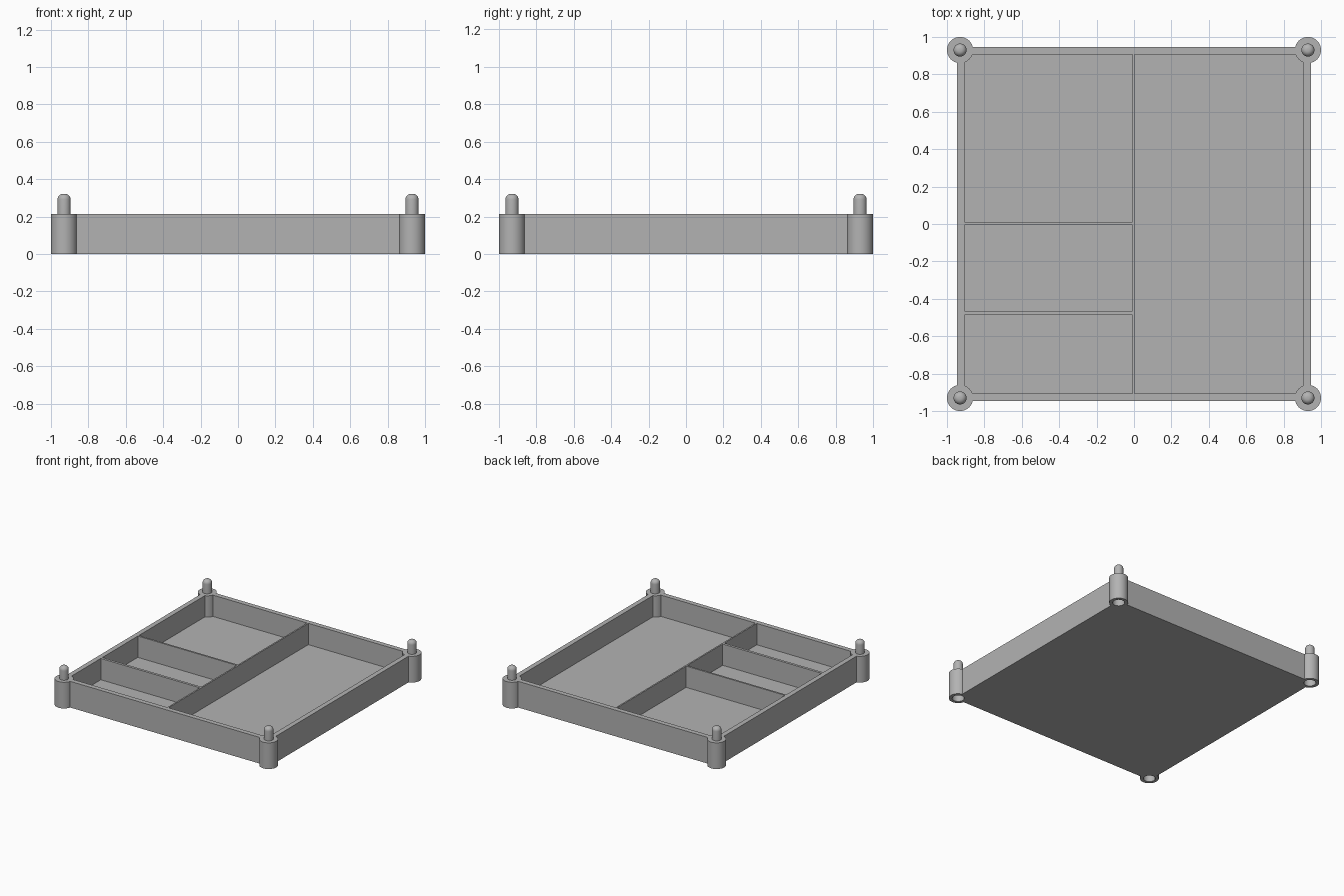
import bpy, bmesh, math

old = bpy.data.objects.get("Cube")
if old:
    bpy.data.objects.remove(old, do_unlink=True)

HEIGHT, FLOOR = 0.215, 0.04
OUTER, INNER, POST = 0.947, 0.907, 0.93
CORNERS = [(sx * POST, sy * POST) for sx in (-1, 1) for sy in (-1, 1)]

grey = bpy.data.materials.new("plain grey")
grey.use_nodes = True
grey.diffuse_color = (0.45, 0.45, 0.45, 1)
grey.node_tree.nodes["Principled BSDF"].inputs["Base Color"].default_value = (0.45, 0.45, 0.45, 1)


def finish(name, bm):
    bmesh.ops.recalc_face_normals(bm, faces=bm.faces)
    mesh = bpy.data.meshes.new(name)
    bm.to_mesh(mesh)
    bm.free()
    mesh.materials.append(grey)
    ob = bpy.data.objects.new(name, mesh)
    bpy.context.collection.objects.link(ob)
    return ob


def box(name, x0, x1, y0, y1, z0, z1):
    bm = bmesh.new()
    bmesh.ops.create_cube(bm, size=1)
    for v in bm.verts:
        v.co = (x1 if v.co.x > 0 else x0, y1 if v.co.y > 0 else y0, z1 if v.co.z > 0 else z0)
    return finish(name, bm)


def lathe(name, profile, x, y, segments=48):
    """Spin a closed (radius, z) profile that starts and ends on the axis."""
    bm = bmesh.new()
    verts = [bm.verts.new((r, 0, z)) for r, z in profile]
    edges = [bm.edges.new(pair) for pair in zip(verts, verts[1:])]
    bmesh.ops.spin(bm, geom=verts + edges, cent=(0, 0, 0), axis=(0, 0, 1),
                   angle=math.tau, steps=segments)
    bmesh.ops.remove_doubles(bm, verts=bm.verts, dist=1e-5)
    bmesh.ops.translate(bm, verts=bm.verts, vec=(x, y, 0))
    return finish(name, bm)


def cylinder(name, r, z0, z1, x, y):
    return lathe(name, [(0, z0), (r, z0), (r, z1), (0, z1)], x, y)


def combine(target, other, operation):
    mod = target.modifiers.new(operation.title(), 'BOOLEAN')
    mod.object, mod.operation, mod.solver = other, operation, 'EXACT'
    bpy.context.view_layer.objects.active = target
    bpy.ops.object.modifier_apply(modifier=mod.name)
    bpy.data.objects.remove(other, do_unlink=True)


def smooth(ob):
    bpy.ops.object.select_all(action='DESELECT')
    ob.select_set(True)
    bpy.context.view_layer.objects.active = ob
    bpy.ops.object.shade_smooth_by_angle(angle=math.radians(35))


# Tray block with one long compartment and three small ones
tray = box("tray", -OUTER, OUTER, -OUTER, OUTER, 0, HEIGHT)
pockets = [
    (0.004, INNER, -INNER, INNER),
    (-INNER, -0.008, 0.010, INNER),
    (-INNER, -0.008, -0.465, -0.005),
    (-INNER, -0.008, -INNER, -0.486),
]
for pocket in pockets:
    combine(tray, box("pocket_cutter", *pocket, FLOOR, HEIGHT + 0.1), 'DIFFERENCE')

# Corner posts with stacking sockets underneath
for x, y in CORNERS:
    combine(tray, cylinder("post", 0.07, 0, HEIGHT, x, y), 'UNION')
for x, y in CORNERS:
    combine(tray, cylinder("socket_cutter", 0.045, -0.1, 0.12, x, y), 'DIFFERENCE')
smooth(tray)

# Round-tipped stacking pins
R, FILLET, TOP = 0.035, 0.03, 0.322
tip = [(R - FILLET + FILLET * math.cos(a), TOP - FILLET + FILLET * math.sin(a))
       for a in (i * math.pi / 16 for i in range(9))]
for i, (x, y) in enumerate(CORNERS):
    smooth(lathe(f"stacking_pin_{i + 1}",
                 [(0, HEIGHT - 0.01), (R, HEIGHT - 0.01)] + tip + [(0, TOP)], x, y, 32))
